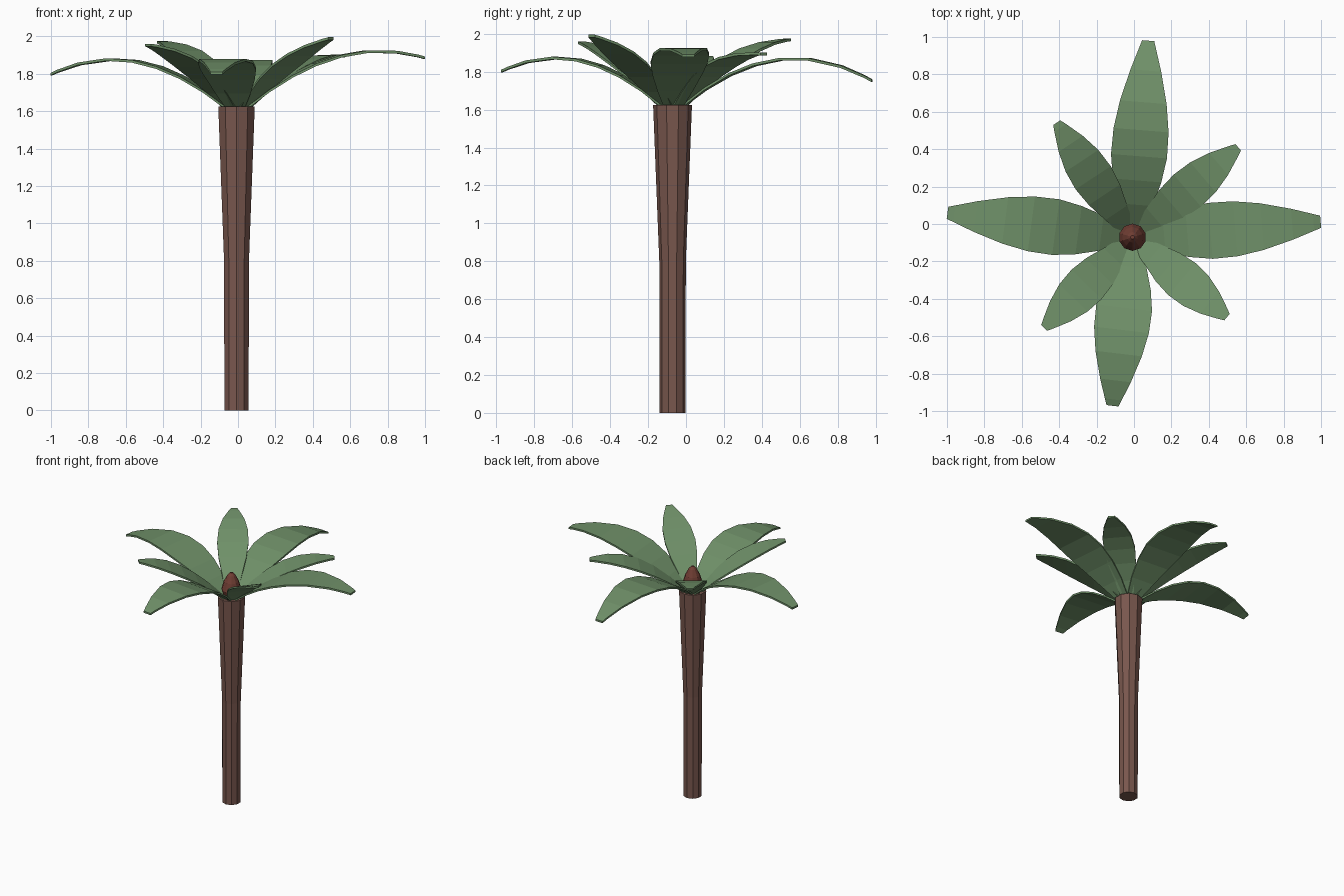
import bpy, bmesh, math
from mathutils import Vector

if "Cube" in bpy.data.objects:
    bpy.data.objects.remove(bpy.data.objects["Cube"])

CX, CY = -0.008, -0.071   # trunk axis


def material(name, rgb):
    m = bpy.data.materials.new(name)
    m.diffuse_color = (*rgb, 1)
    m.use_nodes = True
    m.node_tree.nodes["Principled BSDF"].inputs["Base Color"].default_value = m.diffuse_color
    return m


def finish(name, bm, mat):
    bmesh.ops.recalc_face_normals(bm, faces=bm.faces)
    me = bpy.data.meshes.new(name)
    bm.to_mesh(me)
    bm.free()
    ob = bpy.data.objects.new(name, me)
    bpy.context.collection.objects.link(ob)
    me.materials.append(mat)
    return ob


def lathe(name, profile, sides, mat):
    """Faceted stack of rings (radius, z) around the trunk axis."""
    bm = bmesh.new()
    rings = []
    for r, z in profile:
        angles = [math.pi / 2 + 2 * math.pi * i / sides for i in range(sides)]
        rings.append([bm.verts.new((CX + r * math.cos(a), CY + r * math.sin(a), z))
                      for a in angles])
    for lo, hi in zip(rings, rings[1:]):
        for i in range(sides):
            j = (i + 1) % sides
            bm.faces.new((lo[i], lo[j], hi[j], hi[i]))
    bm.faces.new(rings[0])
    bm.faces.new(rings[-1])
    return finish(name, bm, mat)


def leaf(name, tip, rise, drop, widths, mat, thick=0.014):
    """Arched blade from the crown to tip, z = 1.625 + rise*u - drop*u^2."""
    bm = bmesh.new()
    centre = Vector((CX, CY))
    out = (Vector(tip) - centre).normalized()
    start = centre + out * 0.055
    side = Vector((-out.y, out.x))
    rings = []
    for u, w in widths:
        p = start.lerp(Vector(tip), u)
        z = 1.625 + rise * u - drop * u * u
        a, b = p + side * w / 2, p - side * w / 2
        rings.append([bm.verts.new((q.x, q.y, h)) for q, h in
                      ((a, z), (b, z), (b, z - thick), (a, z - thick))])
    for r, s in zip(rings, rings[1:]):
        for i in range(4):
            j = (i + 1) % 4
            bm.faces.new((r[i], r[j], s[j], s[i]))
    bm.faces.new(rings[0])
    bm.faces.new(rings[-1])
    return finish(name, bm, mat)


bark = material("bark", (0.19, 0.095, 0.075))
green = material("leaf_green", (0.16, 0.28, 0.14))
red_brown = material("bud_brown", (0.17, 0.05, 0.035))

# Trunk, flaring toward the crown
lathe("trunk", [(0.068, 0), (0.07, 0.8), (0.1025, 1.625)], 10, bark)

# Pointed bud in the crown
lathe("bud", [(0.05, 1.615), (0.073, 1.68), (0.055, 1.74), (0.028, 1.79), (0.01, 1.81)],
      10, red_brown)

# Half-length width profiles (position along leaf, width)
long_w = [(0, .10), (.12, .19), (.25, .26), (.38, .30), (.52, .295),
          (.67, .25), (.84, .165), (.96, .09), (1, .065)]
short_w = [(0, .09), (.15, .14), (.32, .20), (.48, .225), (.64, .21),
           (.8, .155), (.95, .075), (1, .045)]

# Four long drooping leaves
for name, tip, rise, drop in [
        ("right", (0.998, 0.012), 0.813, 0.546),
        ("left", (-0.997, 0.06), 0.80, 0.62),
        ("back", (0.076, 0.98), 0.845, 0.71),
        ("front", (-0.115, -0.972), 0.775, 0.59)]:
    leaf("long_leaf_" + name, tip, rise, drop, long_w, green)

# Four short upright leaves
for name, tip, rise, drop in [
        ("back_right", (0.557, 0.41), 0.605, 0.33),
        ("back_left", (-0.413, 0.542), 0.67, 0.32),
        ("front_left", (-0.48, -0.555), 0.585, 0.25),
        ("front_right", (0.497, -0.498), 0.57, 0.20)]:
    leaf("short_leaf_" + name, tip, rise, drop, short_w, green)
